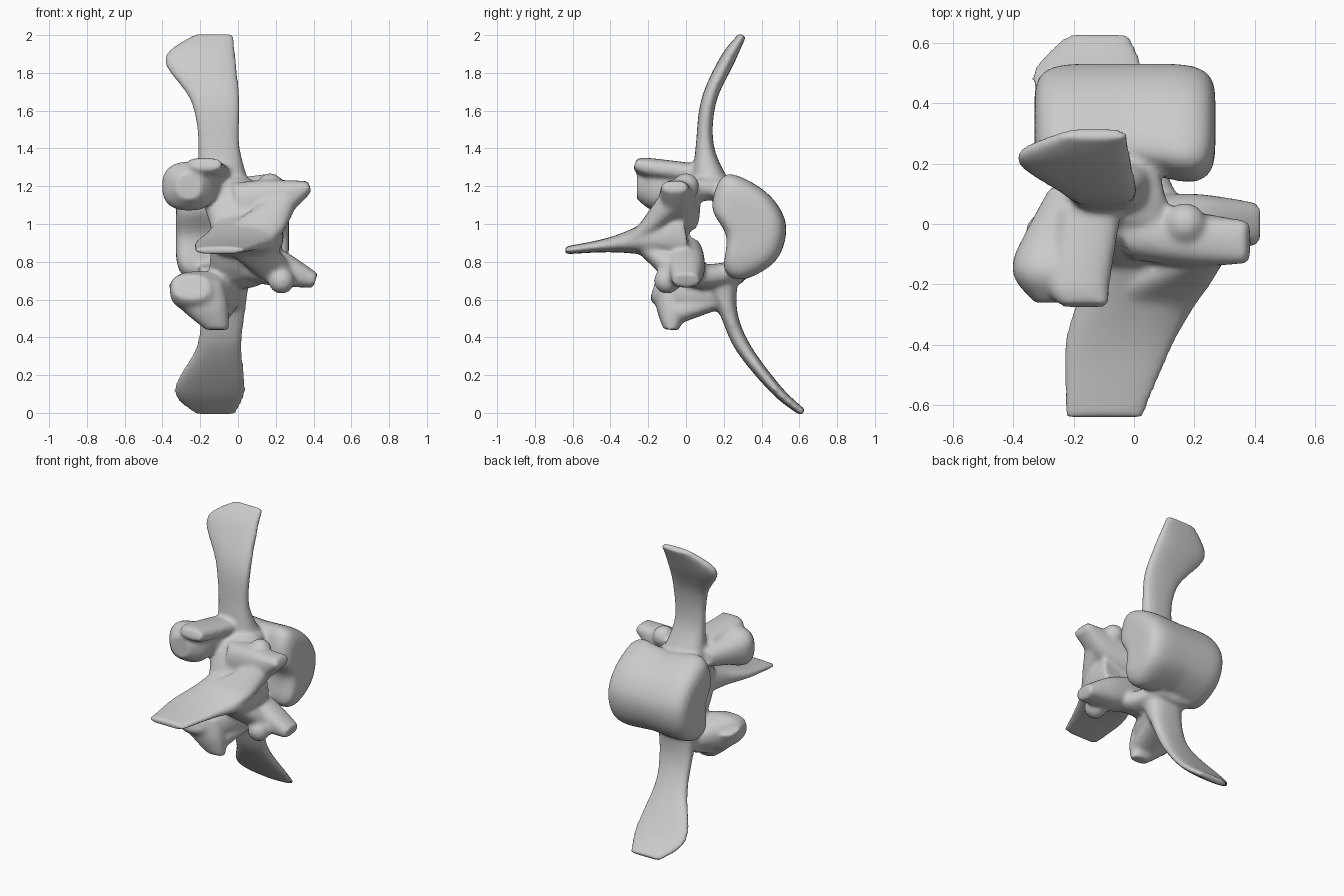
import bpy, bmesh, math
from mathutils import Vector

cube = bpy.data.objects.get("Cube")
if cube:
    bpy.data.objects.remove(cube, do_unlink=True)

bone = bpy.data.materials.new("bone grey")
bone.use_nodes = True
colour = (0.6, 0.6, 0.6, 1)
bone.diffuse_color = colour
bone.node_tree.nodes["Principled BSDF"].inputs["Base Color"].default_value = colour

bm = bmesh.new()
SIDES = 28
STEPS = 24


def along(values, t, closed=False):
    """Smooth value at t from 0 to 1 through evenly spaced control values."""
    count = len(values)
    spans = count if closed else count - 1
    first = min(int(t * spans), spans - 1)
    f = t * spans - first

    def pick(index):
        return values[index % count] if closed else values[max(0, min(count - 1, index))]

    a, b, c, d = [pick(first + offset) for offset in (-1, 0, 1, 2)]
    return 0.5 * (2 * b + (c - a) * f + (2 * a - 5 * b + 4 * c - d) * f * f
                  + (3 * b - a - 3 * c + d) * f * f * f)


def skin(rings):
    """Close a series of equal rings into one solid."""
    rows = [[bm.verts.new(point) for point in ring] for ring in rings]
    count = len(rows[0])
    faces = []
    for row, following in zip(rows, rows[1:]):
        for i in range(count):
            j = (i + 1) % count
            faces.append(bm.faces.new((row[i], row[j], following[j], following[i])))
    for row in (rows[0], rows[-1]):
        centre = bm.verts.new(sum((v.co for v in row), Vector()) / count)
        for i in range(count):
            faces.append(bm.faces.new((row[i], row[(i + 1) % count], centre)))
    bmesh.ops.recalc_face_normals(bm, faces=faces)


def power(value, exponent):
    return math.copysign(abs(value) ** exponent, value)


def loft(path, widths, thicknesses, side=Vector((1, 0, 0))):
    """Sweep a rounded section along a path; sizes are half sizes."""
    path = [Vector(point) for point in path]
    centres = [along(path, k / STEPS) for k in range(STEPS + 1)]
    rings = []
    for k, centre in enumerate(centres):
        tangent = centres[min(k + 1, STEPS)] - centres[max(k - 1, 0)]
        across = tangent.cross(side).normalized() * along(thicknesses, k / STEPS)
        wide = side * along(widths, k / STEPS)
        angles = [math.tau * i / SIDES for i in range(SIDES)]
        rings.append([centre + wide * power(math.cos(angle), 0.8)
                      + across * power(math.sin(angle), 0.8) for angle in angles])
    skin(rings)


def knob(centre, radius):
    made = bmesh.ops.create_icosphere(bm, subdivisions=3, radius=radius)["verts"]
    bmesh.ops.translate(bm, verts=made, vec=centre)


# Main body: kidney outline, rounded ends, waisted towards a keel
corners = [Vector(corner) for corner in (
    (.2, 1.28), (.42, 1.18), (.53, 1), (.48, .8), (.3, .69), (.19, .74), (.2, .93), (.12, 1.1))]
outline = [along(corners, i / 48, closed=True) for i in range(48)]
middle, keel = Vector((.34, .98)), Vector((.52, 1))
rings = []
for step in range(1, STEPS):
    angle = math.pi * (step / STEPS - 0.5)
    reach = power(math.sin(angle), 0.4)
    rim = math.cos(angle) ** 0.4
    waist = 1 - 0.13 * math.cos(reach * math.pi / 2) ** 2
    ring = [keel.lerp(point, waist) for point in outline]
    ring = [middle.lerp(point, rim) for point in ring]
    rings.append([(0.3 * reach - 0.03, point.x, point.y) for point in ring])
skin(rings)

# Arch around the canal
loft(path=[(-.1, .3, 1.17), (-.05, .05, 1.18), (.03, -.08, 1), (.03, -.08, .9),
           (0, .05, .73), (-.1, .3, .75)],
     widths=[.16, .18, .15], thicknesses=[.06, .08, .06])

# Flat spine towards the front
loft(path=[(.06, 0, .95), (.03, -.2, .92), (-.05, -.4, .89), (-.1, -.64, .86)],
     widths=[.18, .2, .18, .13], thicknesses=[.17, .09, .04, .02])

# Webs from the spine out to the left joint processes
loft(path=[(.03, -.3, .92), (.1, -.2, .98), (.25, -.07, 1.13)],
     widths=[.15, .15, .07], thicknesses=[.03, .07])
loft(path=[(.04, -.24, .89), (.2, -.05, .75)], widths=[.14, .1], thicknesses=[.04, .07])

# Upper wing
loft(path=[(-.08, .14, 1.15), (-.1, .1, 1.4), (-.12, .12, 1.65), (-.2, .22, 1.87),
           (-.13, .3, 2)],
     widths=[.16, .11, .13, .19, .11], thicknesses=[.12, .05, .04, .04, .02])

# Lower wing
loft(path=[(-.07, .17, .78), (-.08, .22, .55), (-.1, .3, .35), (-.15, .48, .12),
           (-.12, .62, 0)],
     widths=[.14, .12, .12, .19, .11], thicknesses=[.12, .05, .04, .03, .02])

# Right upper joint process with its curled lip
loft(path=[(-.14, .12, 1.2), (-.25, -.1, 1.2), (-.26, -.26, 1.2)],
     widths=[.14, .14, .14, .07], thicknesses=[.07, .09, .13, .07])
loft(path=[(-.14, .05, 1.27), (-.18, -.2, 1.3), (-.16, -.27, 1.32)],
     widths=[.1, .1, .08], thicknesses=[.05, .05, .03])

# Right lower joint process tapering to a downward tip
loft(path=[(-.08, .18, .63), (-.2, -.06, .64), (-.25, -.17, .67)],
     widths=[.11, .15, .1], thicknesses=[.06, .11, .07])
loft(path=[(-.22, -.05, .68), (-.18, -.07, .56), (-.11, -.08, .44)],
     widths=[.15, .13, .06], thicknesses=[.11, .09, .04])
loft(path=[(-.08, .2, .6), (-.13, -.05, .53)], widths=[.1, .09], thicknesses=[.04, .06])

# Left joint processes, upper then lower
forward = Vector((0, 1, 0))
loft(path=[(0, -.02, 1.08), (.2, -.05, 1.13), (.38, -.06, 1.2)],
     widths=[.1, .09, .07], thicknesses=[.14, .11, .03], side=forward)
knob((.17, 0, 1.2), radius=.07)
loft(path=[(0, 0, .83), (.2, 0, .77), (.41, 0, .7)],
     widths=[.09, .1, .07], thicknesses=[.11, .1, .04], side=forward)
knob((.23, -.1, .7), radius=.07)

# Fuse all parts into one rounded surface
mesh = bpy.data.meshes.new("vertebra")
bm.to_mesh(mesh)
bm.free()
mesh.materials.append(bone)
vertebra = bpy.data.objects.new("vertebra", mesh)
bpy.context.collection.objects.link(vertebra)
remesh = vertebra.modifiers.new("fuse", "REMESH")
remesh.mode = "VOXEL"
remesh.voxel_size = 0.013
remesh.use_smooth_shade = True
soften = vertebra.modifiers.new("soften", "SMOOTH")
soften.factor = 0.5
soften.iterations = 7
